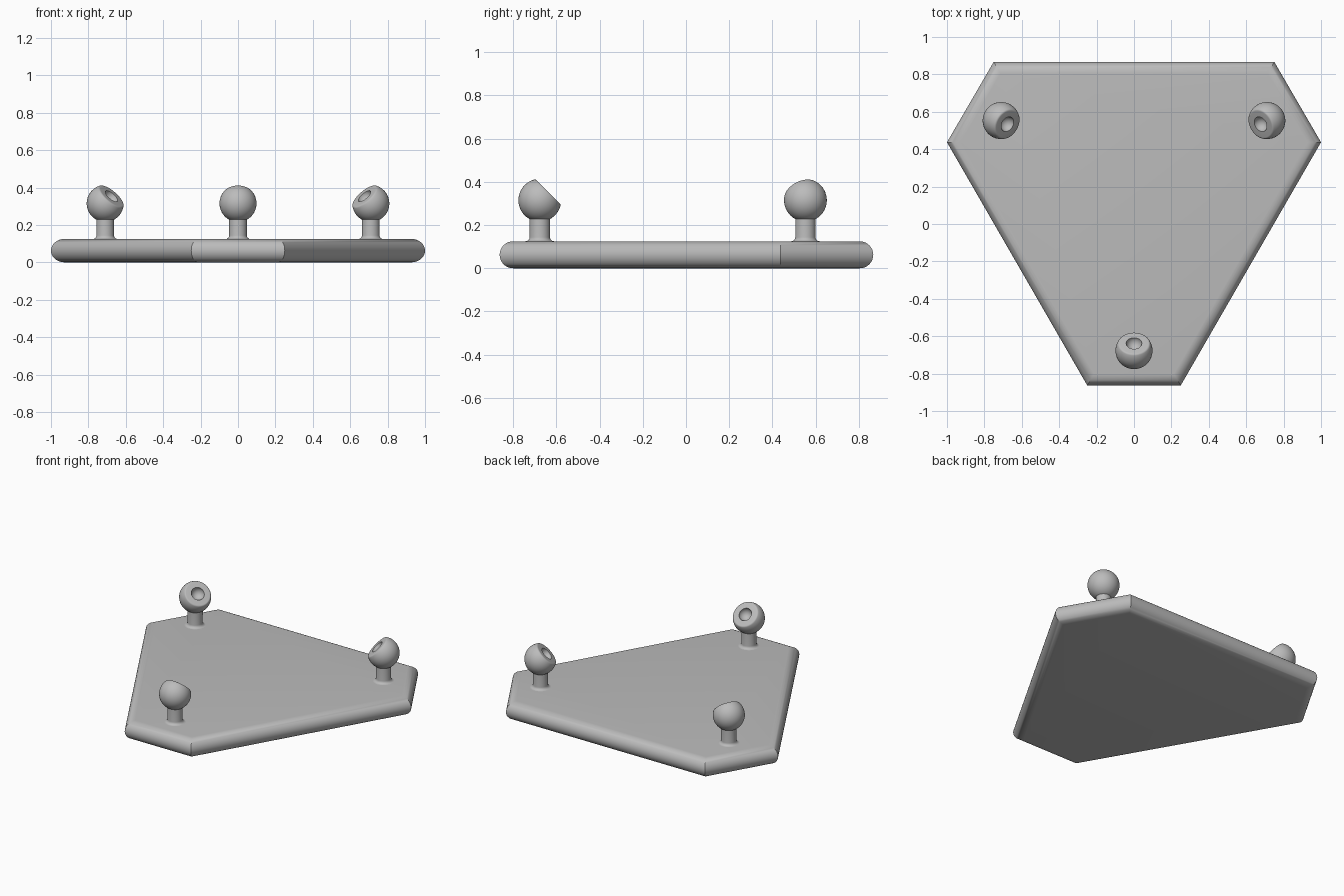
import bpy
import bmesh
from math import sin, cos, pi, radians, sqrt, atan2
from mathutils import Vector, Matrix

cube = bpy.data.objects.get("Cube")
if cube:
    bpy.data.objects.remove(cube, do_unlink=True)

grey = bpy.data.materials.new("plain_grey")
grey.use_nodes = True
COLOUR = (0.5, 0.5, 0.5, 1)
grey.diffuse_color = COLOUR
grey.node_tree.nodes["Principled BSDF"].inputs["Base Color"].default_value = COLOUR


def loft(name, rings, matrix=Matrix(), angle=35):
    """Skin a stack of closed rings, fill both ends and smooth the shading."""
    bm = bmesh.new()
    loops = [[bm.verts.new(p) for p in ring] for ring in rings]
    n = len(loops[0])
    for a, b in zip(loops, loops[1:]):
        for i in range(n):
            j = (i + 1) % n
            bm.faces.new((a[i], a[j], b[j], b[i]))
    bm.faces.new(loops[0][::-1])
    bm.faces.new(loops[-1])
    bmesh.ops.recalc_face_normals(bm, faces=bm.faces)
    mesh = bpy.data.meshes.new(name)
    bm.to_mesh(mesh)
    bm.free()
    mesh.materials.append(grey)
    obj = bpy.data.objects.new(name, mesh)
    bpy.context.collection.objects.link(obj)
    obj.matrix_world = matrix
    bpy.ops.object.select_all(action='DESELECT')
    obj.select_set(True)
    bpy.context.view_layer.objects.active = obj
    bpy.ops.object.shade_smooth_by_angle(angle=radians(angle))
    return obj


def lathe(name, profile, matrix, sides=48):
    """Turn (radius, height) points around the local z axis."""
    rings = [[(r * cos(2 * pi * i / sides), r * sin(2 * pi * i / sides), z)
              for i in range(sides)] for r, z in profile]
    return loft(name, rings, matrix)


def arc(cx, cz, r, start, end, steps):
    return [(cx + r * cos(a), cz + r * sin(a))
            for a in (start + (end - start) * i / steps for i in range(steps + 1))]


def inset(points, d):
    """Move every side of a counter-clockwise polygon inwards by d."""
    out = []
    for i, p in enumerate(points):
        e1 = (p - points[i - 1]).normalized()
        e2 = (points[(i + 1) % len(points)] - p).normalized()
        n1, n2 = Vector((-e1.y, e1.x)), Vector((-e2.y, e2.x))
        out.append(p + (n1 + n2) * d / (1 + n1.dot(n2)))
    return out


# Base plate: six-sided outline with a half-round edge and mitred corners
HALF = 0.0625
right_side = [Vector((0.25, -0.863)), Vector((1, 0.437)), Vector((0.75, 0.867))]
outline = right_side + [Vector((-p.x, p.y)) for p in reversed(right_side)]
rings = []
for r, z in arc(0, HALF, HALF, -pi / 2, pi / 2, 16):
    rings.append([(p.x, p.y, z) for p in inset(outline, HALF - r)])
loft("base_plate", rings)

# Stem profile with a flared foot
TOP = 2 * HALF
stem = [(0.066, TOP - 0.01)] + arc(0.066, TOP + 0.019, 0.019, -pi / 2, -pi, 6) + [(0.047, 0.25)]

# Ball profile: truncated sphere, soft rim, flat face and round socket
R, CUT, SOCKET, SOFT = 0.099, 0.055, 0.042, 0.012
rim_z = CUT - SOFT
rim_r = sqrt((R - SOFT) ** 2 - rim_z ** 2)
ball = (arc(0, 0, R, -pi / 2 + 0.02, atan2(rim_z, rim_r), 24)
        + arc(rim_r, rim_z, SOFT, atan2(rim_z, rim_r), pi / 2, 5)[1:]
        + arc(0, CUT, SOCKET, 0, -pi / 2 + 0.03, 10))

# Three posts, each with its socket tilted up towards the middle
CENTRE, REACH = Vector((0, 0.143, 0)), 0.82
for name, degrees in (("front", -90), ("back_left", 30), ("back_right", 150)):
    a = radians(degrees)
    outward = Vector((cos(a), sin(a), 0))
    foot = CENTRE + outward * REACH
    lathe(name + "_stem", stem, Matrix.Translation(foot))
    aim = (Vector((0, 0, 1)) - outward).to_track_quat('Z', 'Y').to_matrix().to_4x4()
    lathe(name + "_ball", ball, Matrix.Translation(foot + Vector((0, 0, 0.315))) @ aim)
